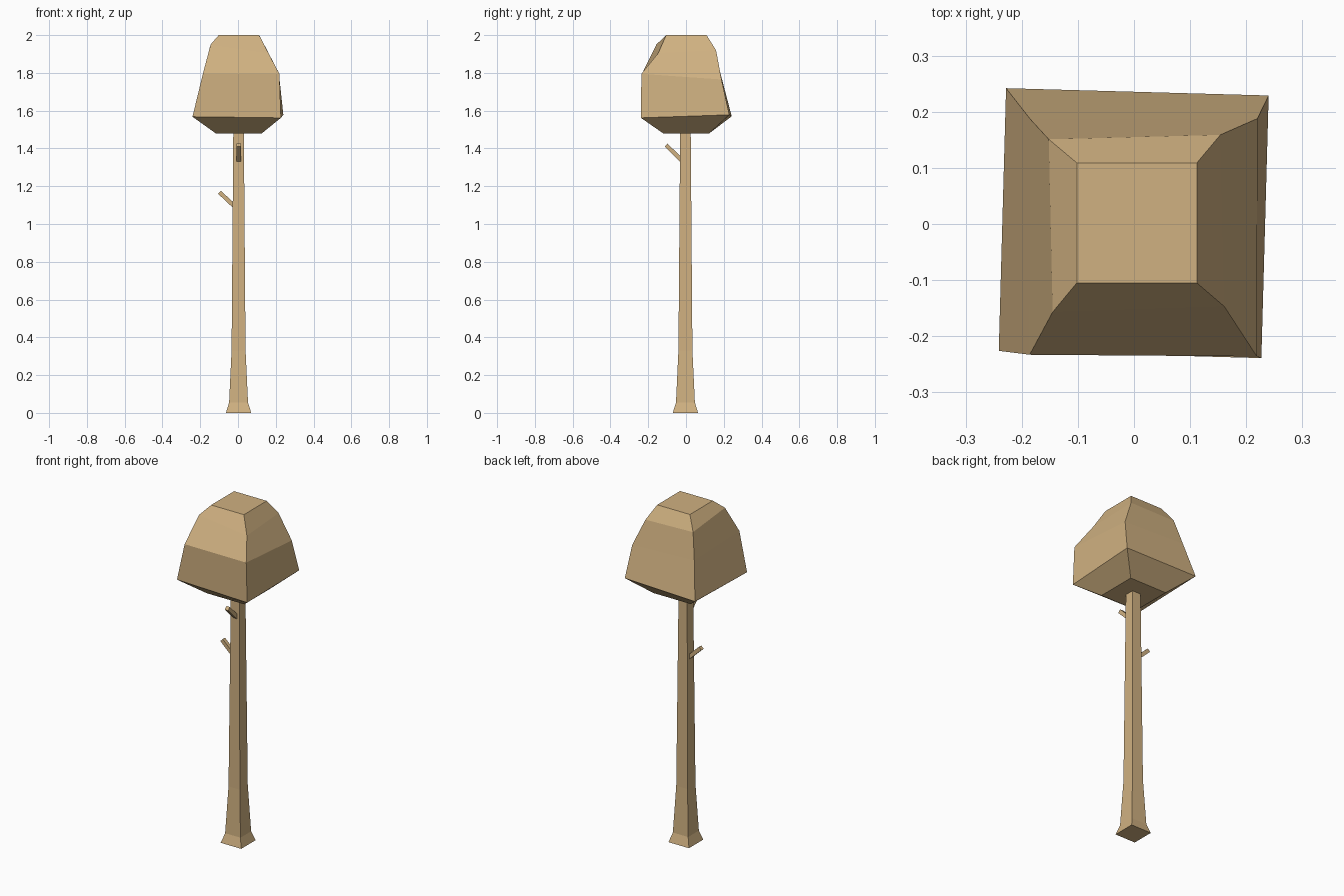
import bpy, bmesh
from math import radians
from mathutils import Matrix, Vector

if "Cube" in bpy.data.objects:
    bpy.data.objects.remove(bpy.data.objects["Cube"])

wood = bpy.data.materials.new("tan_wood")
wood.diffuse_color = (0.63, 0.44, 0.22, 1)
wood.use_nodes = True
wood.node_tree.nodes["Principled BSDF"].inputs["Base Color"].default_value = wood.diffuse_color


def add_object(name, bm):
    bmesh.ops.recalc_face_normals(bm, faces=bm.faces)
    mesh = bpy.data.meshes.new(name)
    bm.to_mesh(mesh)
    bm.free()
    mesh.materials.append(wood)
    obj = bpy.data.objects.new(name, mesh)
    bpy.context.collection.objects.link(obj)
    return obj


def square(cx, cy, half, z):
    return [(cx + sx * half, cy + sy * half, z)
            for sx, sy in ((-1, -1), (1, -1), (1, 1), (-1, 1))]


def loft(name, rings):
    bm = bmesh.new()
    loops = [[bm.verts.new(p) for p in ring] for ring in rings]
    for a, b in zip(loops, loops[1:]):
        for i in range(4):
            j = (i + 1) % 4
            bm.faces.new((a[i], a[j], b[j], b[i]))
    bm.faces.new(loops[0][::-1])
    bm.faces.new(loops[-1])
    return add_object(name, bm)


def branch(name, start, end, width):
    start, end = Vector(start), Vector(end)
    d = end - start
    side = Vector((0, 0, 1)).cross(d).normalized()
    up = d.normalized().cross(side)
    rot = Matrix((d.normalized(), side, up)).transposed().to_4x4()
    size = Matrix.Diagonal((d.length, width, width, 1))
    bm = bmesh.new()
    bmesh.ops.create_cube(bm, size=1,
                          matrix=Matrix.Translation((start + end) / 2) @ rot @ size)
    return add_object(name, bm)


# Tapered square trunk with flared foot
loft("trunk", [square(0.003, -0.003, h, z) for h, z in
               ((0.067, 0), (0.05, 0.055), (0.037, 0.33), (0.028, 1.48))])

# Slightly irregular faceted canopy
loft("canopy", [
    square(0.004, 0.001, 0.122, 1.48),
    [(-0.241, -0.226, 1.568), (0.227, -0.239, 1.562), (0.24, 0.229, 1.578), (-0.228, 0.242, 1.57)],
    [(-0.186, -0.233, 1.795), (0.219, -0.236, 1.795), (0.22, 0.188, 1.765), (-0.185, 0.187, 1.78)],
    [(-0.145, -0.157, 1.95), (0.161, -0.147, 1.905), (0.154, 0.159, 1.92), (-0.152, 0.151, 1.925)],
    square(0.005, 0.002, 0.107, 2.0),
])

# Two short branch stubs
branch("left_branch", (-0.015, -0.003, 1.09), (-0.098, -0.003, 1.168), 0.022)
branch("front_branch", (0.004, -0.018, 1.332), (0.004, -0.106, 1.418), 0.022)
